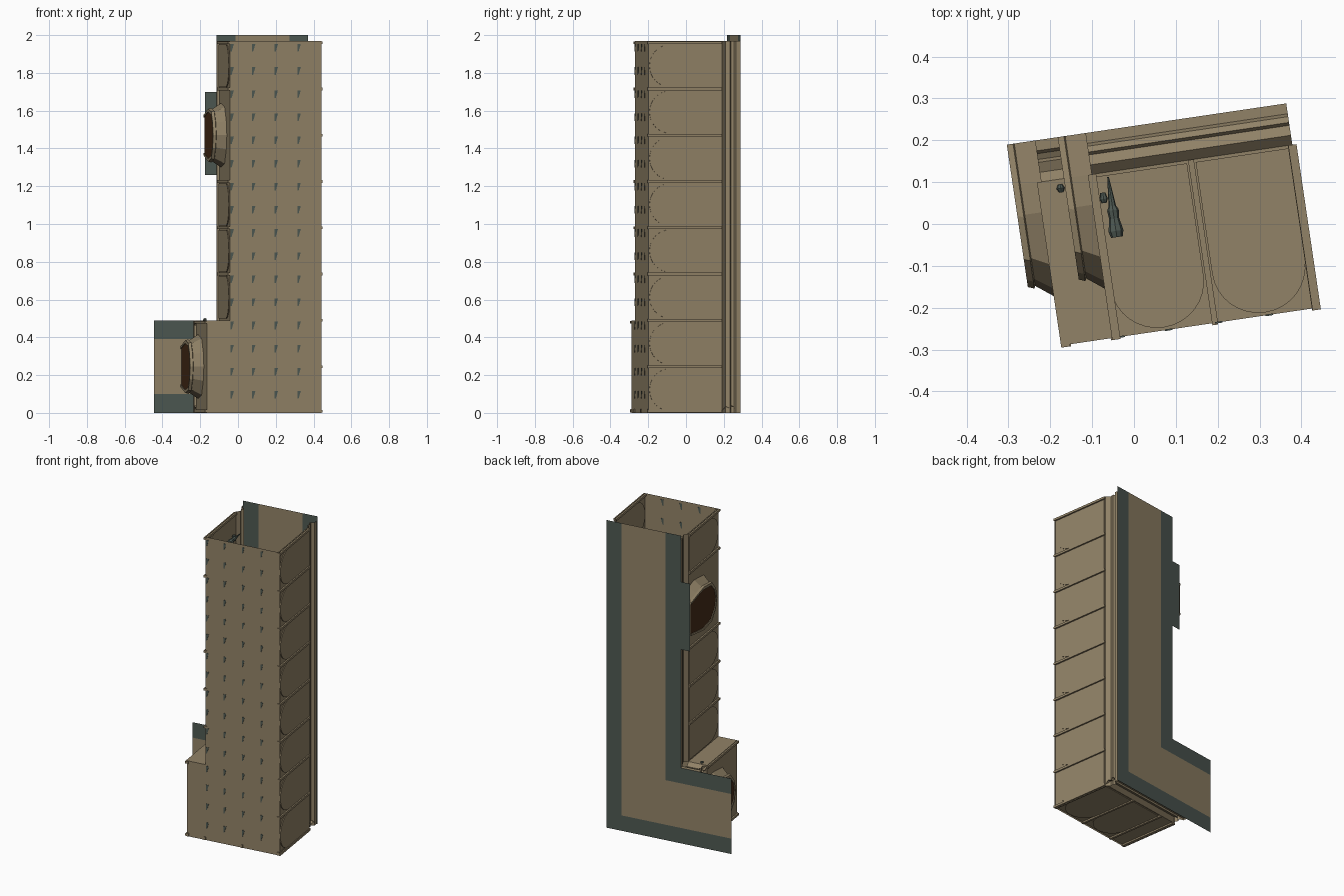
import bpy, math

if "Cube" in bpy.data.objects:
    bpy.data.objects.remove(bpy.data.objects["Cube"])

TURN = math.radians(8.4)                 # whole model is turned about z
FLOOR, CEIL, RAIL = 0.232, -0.262, 0.132  # depths of floor sheet, ceiling, moulding edge
MOD = 0.245                              # height of one wall module


def material(name, rgb):
    m = bpy.data.materials.new(name)
    m.diffuse_color = (*rgb, 1)
    m.use_nodes = True
    m.node_tree.nodes["Principled BSDF"].inputs["Base Color"].default_value = m.diffuse_color
    return m


BEIGE = material("beige_stone", (0.285, 0.225, 0.136))
DARK = material("dark_slate", (0.075, 0.098, 0.084))
BROWN = material("brown_door", (0.062, 0.025, 0.009))


def make(name, verts, faces, mats, index=None):
    me = bpy.data.meshes.new(name)
    me.from_pydata(verts, [], faces)
    for m in mats:
        me.materials.append(m)
    for i, k in enumerate(index or []):
        me.polygons[i].material_index = k
    ob = bpy.data.objects.new(name, me)
    bpy.context.collection.objects.link(ob)
    ob.rotation_euler.z = TURN
    return ob


def prism(outline, lo, hi, place):
    """Closed prism of an (s, v) outline between two wall offsets."""
    n = len(outline)
    verts = [place(s, lo, v) for s, v in outline] + [place(s, hi, v) for s, v in outline]
    faces = [list(range(n)), list(range(2 * n - 1, n - 1, -1))]
    faces += [[i, i + n, (i + 1) % n + n, (i + 1) % n] for i in range(n)]
    return verts, faces


def rect(s0, s1, v0, v1):
    return [(s0, v0), (s1, v0), (s1, v1), (s0, v1)]


def arch(c):
    pts = [(c + 0.112, 0.125), (c - 0.112, 0.125)]
    for i in range(17):
        a = math.pi * i / 16
        pts.append((c - 0.112 * math.cos(a), -0.145 - 0.11 * math.sin(a)))
    return pts


# (inward offset, v) profile of the moulding along the foot of each wall
MOULDING = [(0, RAIL), (0.022, 0.155), (0.013, 0.179), (0.027, 0.186),
            (0.02, 0.2), (0, 0.207), (0, FLOOR)]

# half outlines (v, half width) of the door recess
WIDE = [(FLOOR, 0.13), (RAIL, 0.153), (0.06, 0.17), (-0.07, 0.15), (-0.13, 0.075), (-0.15, 0)]
NARROW = [(FLOOR, 0.105), (RAIL, 0.125), (0.06, 0.137), (-0.045, 0.122), (-0.095, 0.065), (-0.112, 0)]


def full(half):
    return [(-h, v) for v, h in half] + [(h, v) for v, h in half[-2::-1]]


def wall(name, start, direction, inward, length, arches=(), ribs=(), door=None):
    def place(s, d, v):
        return (start[0] + direction[0] * s + inward[0] * d, v,
                start[1] + direction[1] * s + inward[1] * d)

    # flat sheet, with a notch where the door goes through
    outline = [(length, RAIL), (length, CEIL), (0, CEIL), (0, RAIL)]
    runs = [(0, length)]
    if door is not None:
        outline += [(door + s, v) for s, v in full(WIDE)[1:-1]]
        runs = [(0, door - 0.145), (door + 0.145, length)]
    make(name, [place(s, 0, v) for s, v in outline], [list(range(len(outline)))], [BEIGE])

    # foot moulding
    for a, b in runs:
        n = len(MOULDING)
        verts = [place(s, d, v) for s in (a, b) for d, v in MOULDING]
        make(name + "_moulding", verts, [[i, i + 1, i + 1 + n, i + n] for i in range(n - 1)], [BEIGE])

    # arched panels and ribs, showing on both sides of the sheet
    for c in arches:
        make(name + "_arched_panel", *prism(arch(c), -0.005, 0.005, place), [BEIGE])
    for c in ribs:
        make(name + "_rib", *prism(rect(c - 0.007, c + 0.007, CEIL - 0.005, RAIL), -0.01, 0.01, place), [BEIGE])

    # flared door recess with rim and brown door leaf
    if door is not None:
        w, nr = full(WIDE), full(NARROW)
        leaf = [(s * 0.9, min(v, FLOOR) if v > 0.2 else v + 0.012) for s, v in nr]
        rings = [(w, 0), (nr, -0.05), ([(s * 1.05, v - 0.006 if v < 0.2 else v) for s, v in nr], -0.053),
                 ([(s * 1.02, v) for s, v in nr], -0.068), (leaf, -0.068), (leaf, -0.062)]
        n = len(w)
        verts = [place(door + s, d, v) for ring, d in rings for s, v in ring]
        faces = [[r * n + i, r * n + i + 1, (r + 1) * n + i + 1, (r + 1) * n + i]
                 for r in range(len(rings) - 1) for i in range(n - 1)]
        make(name + "_door_recess", verts, faces, [BEIGE])
        make(name + "_door_leaf", [place(door + s, -0.064, v) for s, v in leaf], [list(range(n))], [BROWN])


# Walls
wall("right_wall", (0.402, 0), (0, 1), (-1, 0), 1.97,
     [MOD * (i + 0.5) for i in range(8)], [0.008] + [MOD * i for i in range(1, 9)])
wall("bottom_wall", (0.402, 0.011), (-1, 0), (0, 1), 0.607,
     [MOD * 0.5, MOD * 1.5], [0.004, MOD, 2 * MOD, 0.6])
wall("leg_top_wall", (-0.205, 0.49), (1, 0), (0, -1), 0.123)
wall("leg_left_wall", (-0.205, 0), (0, 1), (1, 0), 0.49, [], [0.01, 0.48], MOD)
wall("shaft_left_wall", (-0.082, 0.49), (0, 1), (1, 0), 1.48,
     [MOD * (i + 0.5) for i in (0, 1, 2, 5)], [MOD * i for i in (1, 2, 3, 5, 6)], 4 * MOD)


def sheet(name, us, zs, v, keep, colour, mats):
    """Flat sheet of grid cells chosen and coloured by rule."""
    verts = [(u, v, z) for z in zs for u in us]
    faces, index, n = [], [], len(us)
    for j in range(len(zs) - 1):
        for i in range(n - 1):
            u, z = (us[i] + us[i + 1]) / 2, (zs[j] + zs[j + 1]) / 2
            if keep(u, z):
                a = j * n + i
                faces.append([a, a + 1, a + 1 + n, a + n])
                index.append(colour(u, z))
    make(name, verts, faces, mats, index)


# Floor sheet: beige path with slate border, plus the door threshold
sheet("floor_sheet", [-0.4155, -0.143, -0.082, 0.02, 0.31, 0.408],
      [0, 0.1, 0.39, 0.49, 1.26, 1.70, 2.0], FLOOR,
      lambda u, z: z < 0.49 or u > -0.082 or (u > -0.143 and 1.26 < z < 1.7),
      lambda u, z: 0 if (0.1 < z < 0.39 and u < 0.31) or (0.02 < u < 0.31 and z > 0.1) else 1,
      [BEIGE, DARK])

# Ceiling sheet
sheet("ceiling_sheet", [-0.205, -0.082, 0.409], [0, 0.49, 1.97], CEIL,
      lambda u, z: z < 0.49 or u > -0.082, lambda u, z: 0, [BEIGE])

# Small slate studs across the ceiling
verts, faces = [], []
for j in range(16):
    for u in (-0.07, 0.045, 0.166, 0.288):
        z, k = 0.095 + 0.1225 * j, len(verts)
        pv, pf = prism([(u - 0.009, z - 0.02), (u - 0.003, z - 0.02), (u + 0.009, z + 0.02), (u - 0.009, z + 0.02)],
                       CEIL - 0.002, CEIL + 0.002, lambda s, d, v: (s, d, v))
        verts += pv
        faces += [[i + k for i in f] for f in pf]
make("ceiling_studs", verts, faces, [DARK])


# Slate wall lamp inside the shaft: a stack of rings along the depth axis
def lamp(name, u, z, rings):
    n = 8
    verts = [(u + lean + r * math.cos(math.tau * i / n), v, z + r * math.sin(math.tau * i / n))
             for v, r, lean in rings for i in range(n)]
    faces = [[j * n + i, j * n + (i + 1) % n, (j + 1) * n + (i + 1) % n, (j + 1) * n + i]
             for j in range(len(rings) - 1) for i in range(n)]
    faces += [list(range(n)), list(range(len(verts) - n, len(verts)))]
    make(name, verts, faces, [DARK])


lamp("wall_lamp", -0.045, 1.84, [(0.12, 0.002, 0), (0.05, 0.009, 0), (0.04, 0.014, 0),
                                 (0.02, 0.012, 0), (-0.01, 0.018, 0), (-0.025, 0.014, 0)])
lamp("lamp_bracket", -0.063, 1.84, [(0.085, 0.006, 0), (0.07, 0.01, 0), (0.06, 0.006, 0)])
lamp("leg_lamp_tip", -0.161, 0.492, [(0.12, 0.005, 0), (0.11, 0.01, 0), (0.1, 0.005, 0)])
